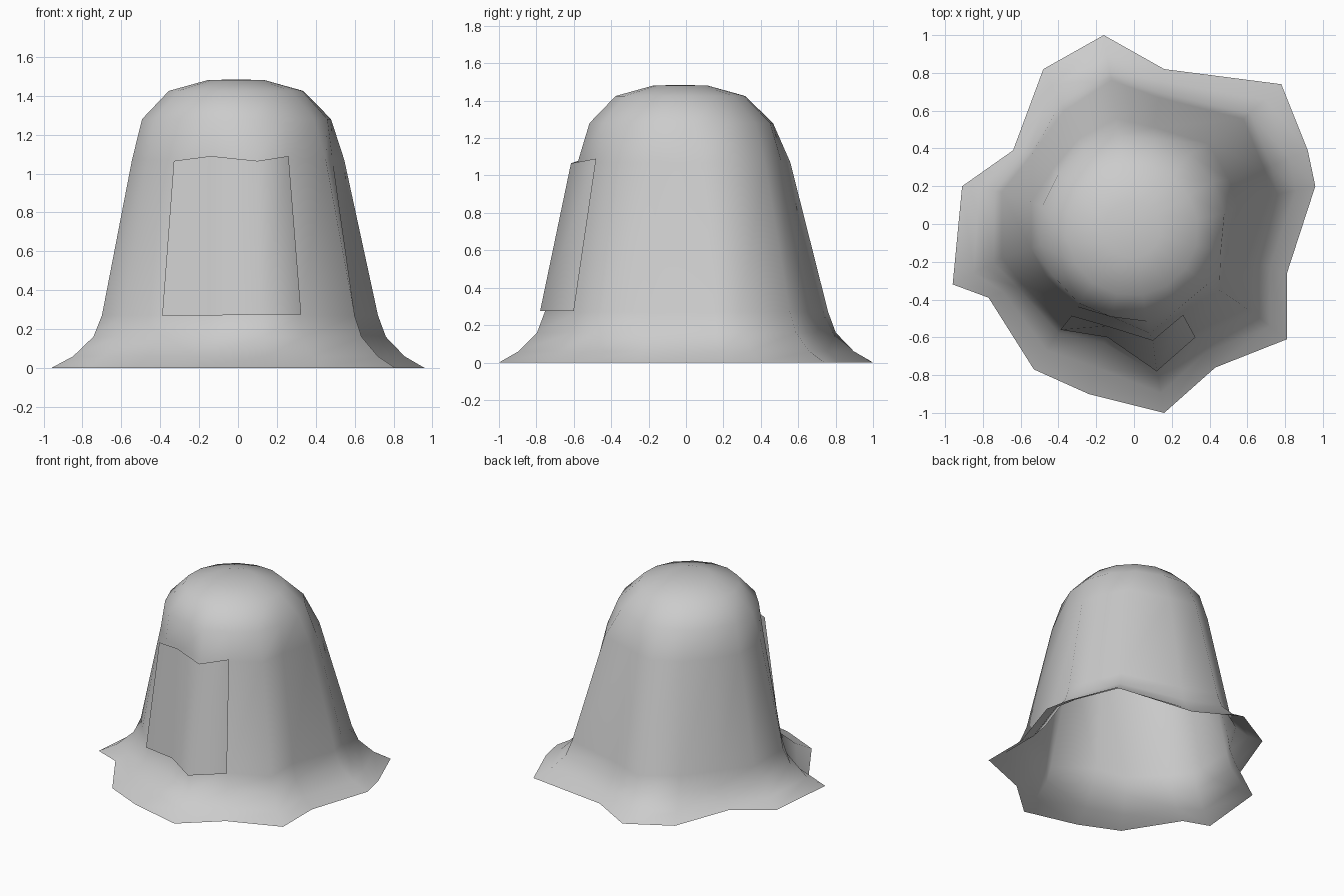
import bpy, bmesh, math
from mathutils import Vector

cube = bpy.data.objects.get("Cube")
if cube:
    bpy.data.objects.remove(cube, do_unlink=True)

cloth = bpy.data.materials.new("pale grey cloth")
cloth.use_nodes = True
cloth.diffuse_color = (0.6, 0.6, 0.6, 1)
bsdf = next(n for n in cloth.node_tree.nodes if n.type == 'BSDF_PRINCIPLED')
bsdf.inputs["Base Color"].default_value = (0.6, 0.6, 0.6, 1)


def finish(name, bm):
    """Turn a bmesh into a smooth shaded, coloured object."""
    for f in bm.faces:
        f.smooth = True
    mesh = bpy.data.meshes.new(name)
    bm.to_mesh(mesh)
    bm.free()
    mesh.materials.append(cloth)
    obj = bpy.data.objects.new(name, mesh)
    bpy.context.collection.objects.link(obj)
    return obj


def bridge(bm, lower, upper, closed):
    """Join two rows of vertices with quads."""
    count = len(lower)
    for i in range(count if closed else count - 1):
        j = (i + 1) % count
        bm.faces.new((lower[i], lower[j], upper[j], upper[i]))


# Ragged hem outline, counter-clockwise from the back
hem = [(-0.16, 1.0), (-0.48, 0.82), (-0.64, 0.39), (-0.91, 0.20),
       (-0.96, -0.32), (-0.77, -0.39), (-0.53, -0.77), (-0.24, -0.90),
       (0.16, -1.0), (0.43, -0.76), (0.81, -0.61), (0.81, -0.26),
       (0.96, 0.20), (0.92, 0.39), (0.78, 0.74), (0.16, 0.82)]
# Softer folds at the foot of the body
body = [(-0.12, 0.76), (-0.37, 0.60), (-0.54, 0.37), (-0.70, 0.17),
        (-0.70, -0.18), (-0.59, -0.32), (-0.375, -0.535), (-0.14, -0.575),
        (0.12, -0.755), (0.315, -0.575), (0.60, -0.45), (0.60, -0.19),
        (0.72, 0.15), (0.69, 0.29), (0.58, 0.555), (0.13, 0.67)]
centre = Vector((-0.01, -0.03))

# Skirt rings: height, blend from body to hem
skirt = [(0.0, 1.0), (0.06, 0.57), (0.16, 0.17), (0.27, 0.0)]
# Upper rings: height, body scale, dome radius, blend from body to dome
upper = [(1.07, 0.79, 0.53, 0.4), (1.28, 0.66, 0.495, 0.85),
         (1.425, 0.48, 0.35, 1.0), (1.48, 0.2, 0.15, 1.0)]

rows = []
for z, flare in skirt:
    rows.append([Vector(b).lerp(Vector(h), flare).to_3d() + Vector((0, 0, z))
                 for b, h in zip(body, hem)])
for z, scale, radius, blend in upper:
    row = []
    for i, b in enumerate(body):
        angle = math.radians(99) + i * math.tau / len(body)
        dome = centre + radius * Vector((math.cos(angle), math.sin(angle)))
        p = (Vector(b) * scale).lerp(dome, blend)
        row.append(Vector((p.x, p.y, z)))
    rows.append(row)

# Draped sheet, open underneath
bm = bmesh.new()
rings = [[bm.verts.new(p) for p in row] for row in rows]
for low, high in zip(rings, rings[1:]):
    bridge(bm, low, high, True)
tip = bm.verts.new((centre.x, centre.y, 1.485))
for i, v in enumerate(rings[-1]):
    bm.faces.new((v, rings[-1][(i + 1) % len(body)], tip))
finish("draped_sheet", bm)

# Face panel lying just proud of the front folds
bm = bmesh.new()
bottom = [(-0.39, -0.56, 0.27), (-0.14, -0.60, 0.27),
          (0.12, -0.78, 0.275), (0.325, -0.60, 0.275)]
top = [(-0.33, -0.485, 1.065), (-0.14, -0.54, 1.09),
       (0.10, -0.615, 1.065), (0.26, -0.48, 1.09)]
bridge(bm, [bm.verts.new(p) for p in bottom],
       [bm.verts.new(p) for p in top], False)
finish("face_panel", bm)
